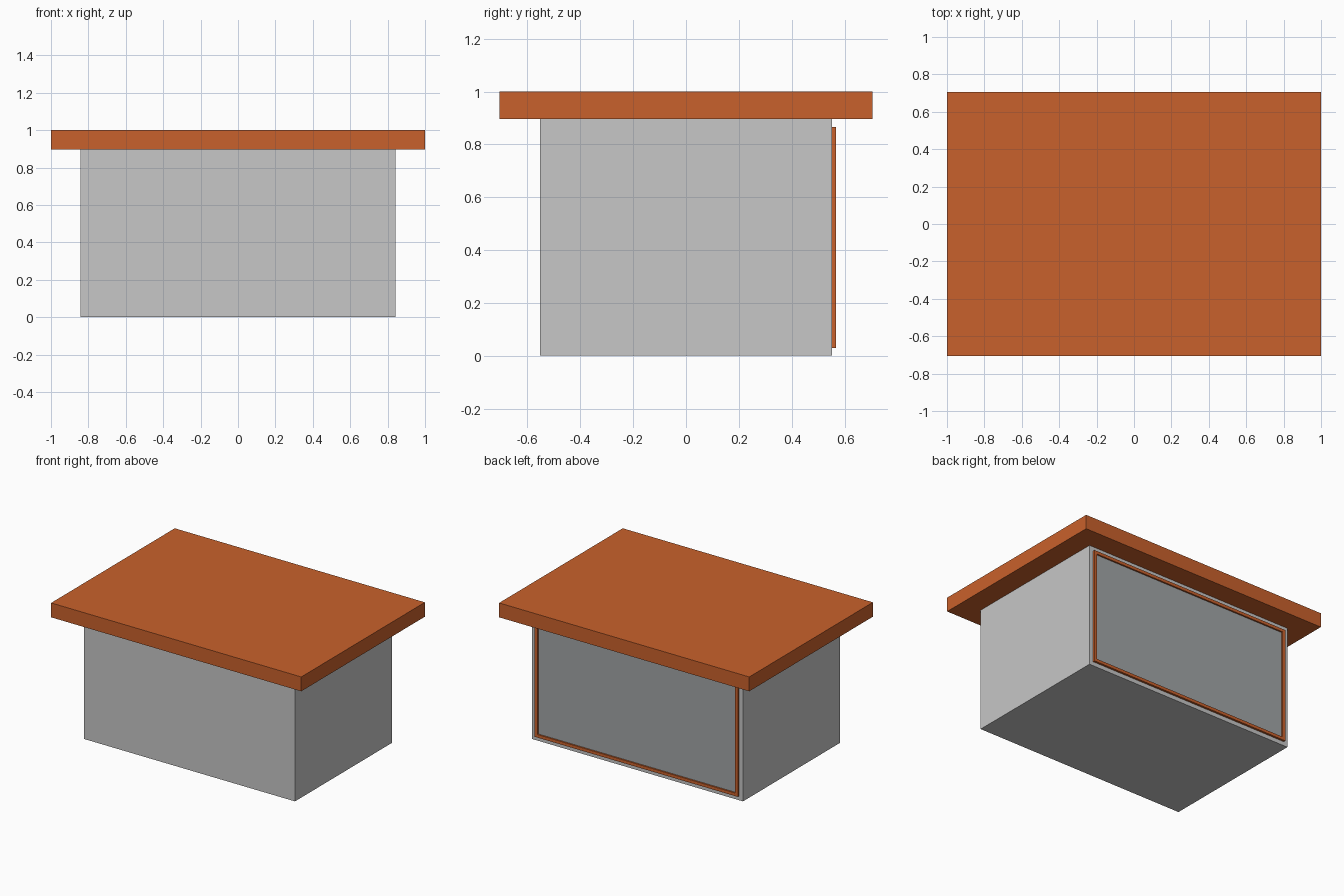
import bpy

if "Cube" in bpy.data.objects:
    bpy.data.objects.remove(bpy.data.objects["Cube"])

def material(name, rgb):
    m = bpy.data.materials.new(name)
    m.diffuse_color = (*rgb, 1)
    m.use_nodes = True
    m.node_tree.nodes["Principled BSDF"].inputs["Base Color"].default_value = m.diffuse_color
    return m

orange = material("burnt_orange", (0.584, 0.12, 0.025))
grey = material("light_grey", (0.57, 0.57, 0.57))
blue_grey = material("blue_grey", (0.36, 0.38, 0.39))

def box(name, lo, hi, mat):
    bpy.ops.mesh.primitive_cube_add(size=1, location=[(a + b) / 2 for a, b in zip(lo, hi)])
    o = bpy.context.object
    o.name = name
    o.scale = [b - a for a, b in zip(lo, hi)]
    bpy.ops.object.transform_apply(location=False, rotation=False, scale=True)
    o.data.materials.append(mat)
    return o

# Main body and overhanging top
box("cabinet_body", (-0.843, -0.553, 0), (0.843, 0.553, 0.896), grey)
box("top_slab", (-1, -0.706, 0.896), (1, 0.706, 1), orange)

# Thin back panel inside a raised trim frame
X, Z0, Z1, W = 0.813, 0.03, 0.865, 0.022
Y0, Y1 = 0.553, 0.568
box("back_panel", (-X + W, Y0, Z0 + W), (X - W, Y0 + 0.004, Z1 - W), blue_grey)
for side, x in (("left", -X), ("right", X - W)):
    box("trim_" + side, (x, Y0, Z0), (x + W, Y1, Z1), orange)
for side, z in (("bottom", Z0), ("top", Z1 - W)):
    box("trim_" + side, (-X + W, Y0, z), (X - W, Y1, z + W), orange)
